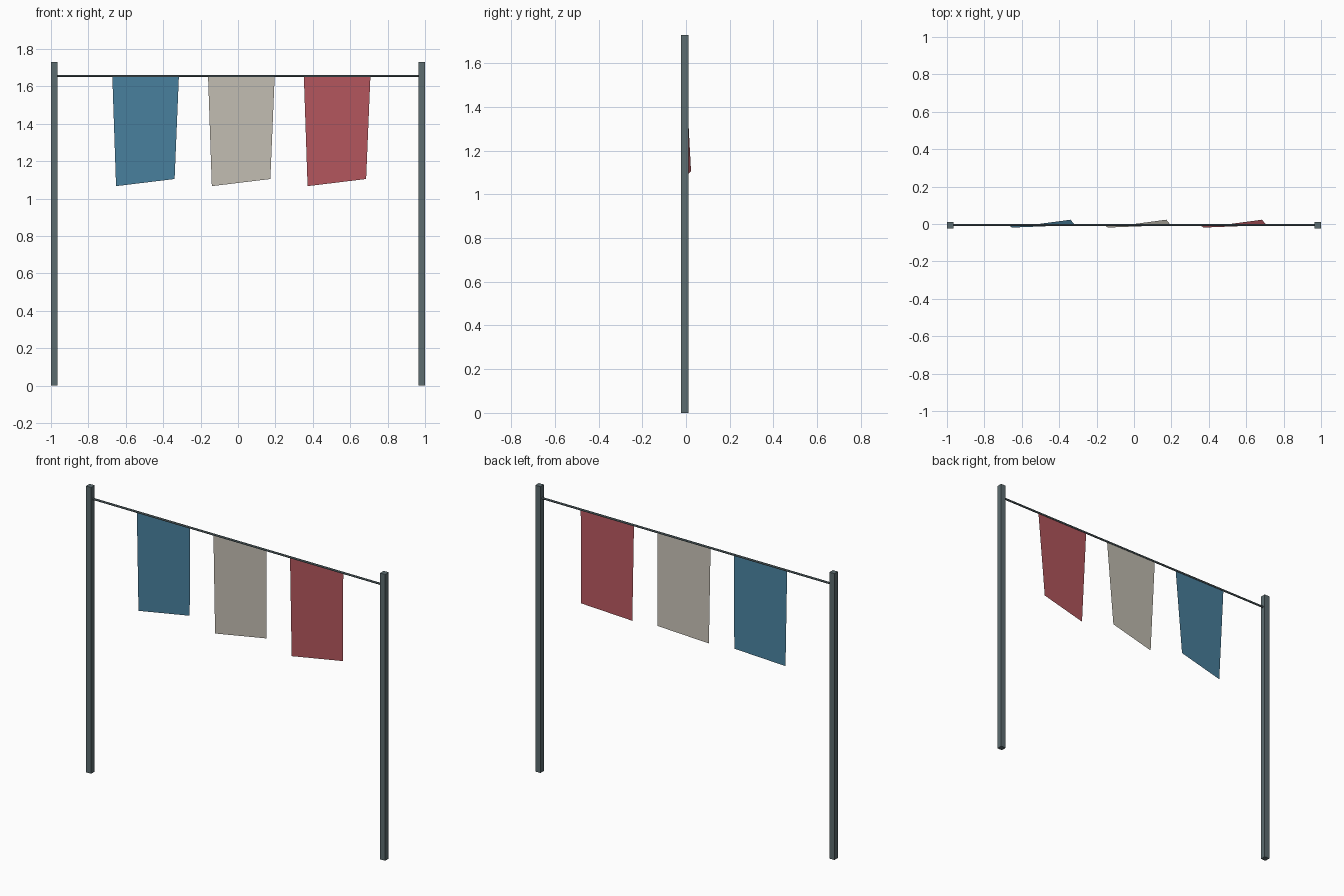
import bpy
import math

cube = bpy.data.objects.get("Cube")
if cube:
    bpy.data.objects.remove(cube, do_unlink=True)


def srgb(v):
    v /= 255
    return v / 12.92 if v <= 0.04045 else ((v + 0.055) / 1.055) ** 2.4


def material(name, r, g, b):
    mat = bpy.data.materials.new(name)
    mat.use_nodes = True
    color = (srgb(r), srgb(g), srgb(b), 1)
    mat.diffuse_color = color
    bsdf = mat.node_tree.nodes["Principled BSDF"]
    bsdf.inputs["Base Color"].default_value = color
    bsdf.inputs["Roughness"].default_value = 0.8
    return mat


metal = material("slate grey", 92, 108, 112)
cloths = {
    "blue": material("blue cloth", 74, 130, 160),
    "cream": material("cream cloth", 198, 193, 181),
    "red": material("red cloth", 183, 88, 95),
}

LINE_Y = -0.006      # posts and line
LINE_Z = 1.655
POST_H = 1.73
POST_W = 0.034

# Square posts at both ends
for name, side in (("left_post", 1), ("right_post", -1)):
    bpy.ops.mesh.primitive_cube_add(
        size=1, location=(side * (1 - POST_W / 2), LINE_Y, POST_H / 2))
    post = bpy.context.object
    post.name = name
    post.scale = (POST_W, POST_W, POST_H)
    post.data.materials.append(metal)

# Thin line between the posts
bpy.ops.mesh.primitive_cylinder_add(
    vertices=6, radius=0.006, depth=2 * (1 - POST_W),
    location=(0, LINE_Y, LINE_Z), rotation=(0, math.pi / 2, 0))
line = bpy.context.object
line.name = "hanging_line"
line.data.materials.append(metal)

# Cloth banners: one slightly twisted, tapered sheet each
SHEET = [(-0.178, 0, 0), (0.178, 0, 0),
         (0.155, 0.029, -0.55), (-0.158, -0.013, -0.588)]
for i, (color, mat) in enumerate(cloths.items()):
    mesh = bpy.data.meshes.new(color + "_banner")
    mesh.from_pydata(SHEET, [], [(3, 2, 1, 0)])
    mesh.materials.append(mat)
    banner = bpy.data.objects.new(color + "_banner", mesh)
    banner.location = (-0.494 + 0.512 * i, LINE_Y, LINE_Z)
    bpy.context.collection.objects.link(banner)
